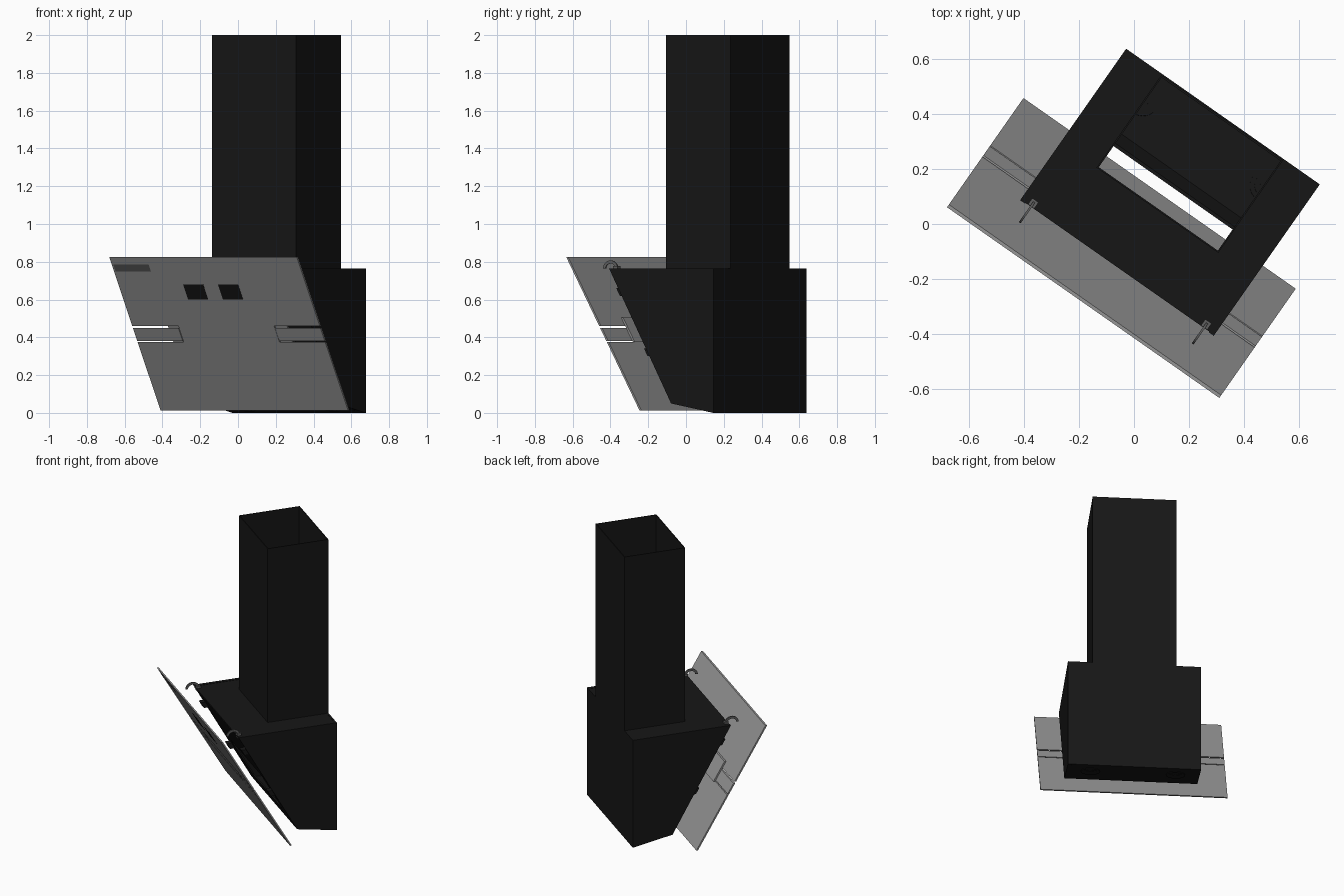
import bpy, bmesh, math
from mathutils import Matrix, Vector

if "Cube" in bpy.data.objects:
    bpy.data.objects.remove(bpy.data.objects["Cube"])

# Everything is laid out in local axes (u = width, v = depth, z = up), then turned 35 degrees
TURN = Matrix.Rotation(math.radians(-35), 4, 'Z')


def material(name, g):
    m = bpy.data.materials.new(name)
    m.diffuse_color = (g, g, g, 1)
    m.use_nodes = True
    m.node_tree.nodes["Principled BSDF"].inputs["Base Color"].default_value = m.diffuse_color
    return m


BLACK = material("black_metal", 0.008)
GLASS = material("grey_glass", 0.3)
DARK = material("dark_grey", 0.09)
STEEL = material("steel", 0.12)


def finish(name, bm, mat):
    bmesh.ops.recalc_face_normals(bm, faces=bm.faces)
    me = bpy.data.meshes.new(name)
    bm.to_mesh(me)
    bm.free()
    me.materials.append(mat)
    ob = bpy.data.objects.new(name, me)
    bpy.context.collection.objects.link(ob)
    ob.matrix_world = TURN
    return ob


def prism(name, profile, u0, u1, mat):
    """Extrude a (v, z) profile along the width."""
    bm = bmesh.new()
    f = bm.faces.new([bm.verts.new((u0, v, z)) for v, z in profile])
    ext = bmesh.ops.extrude_face_region(bm, geom=[f])["geom"]
    moved = [g for g in ext if isinstance(g, bmesh.types.BMVert)]
    bmesh.ops.translate(bm, verts=moved, vec=(u1 - u0, 0, 0))
    return finish(name, bm, mat)


def box(name, u, v, z, mat):
    return prism(name, [(v[0], z[0]), (v[1], z[0]), (v[1], z[1]), (v[0], z[1])], u[0], u[1], mat)


def slope_panel(name, u, z, surface, near, far, mat):
    """Slab following a sloped front, between two depth offsets."""
    a, b = surface(z[0]), surface(z[1])
    return prism(name, [(a + near, z[0]), (a + far, z[0]), (b + far, z[1]), (b + near, z[1])],
                 u[0], u[1], mat)


def glass_v(z):
    return 0.133 - 0.474 * (z - 0.012) / 0.813


def body_v(z):
    return 0.234 - 0.401 * (z - 0.05) / 0.715


MID, HALF = 0.041, 0.431
BACK, TOP = 0.507, 0.765
L, R = MID - HALF, MID + HALF
CL, CR, CF = MID - 0.271, MID + 0.271, 0.09      # chimney sides and front
T = 0.012

# Body: side cheeks, back and sloped bottom
side = [(body_v(TOP), TOP), (0.234, 0.05), (BACK, 0.0), (BACK, TOP)]
prism("body_side_left", side, L, L + 0.022, BLACK)
prism("body_side_right", side, R - 0.022, R, BLACK)
I0, I1 = L + 0.022, R - 0.022
box("body_back", (I0, I1), (BACK - T, BACK), (0.0, TOP), BLACK)
prism("body_bottom", [(0.234, 0.05), (BACK - T, 0.002), (BACK - T, 0.014), (0.24, 0.062)], I0, I1, BLACK)

# Body top, left open under the chimney
TZ = (TOP - T, TOP - 0.002)
box("body_top_front", (I0, I1), (body_v(TOP) + 0.003, CF), TZ, BLACK)
box("body_top_left", (I0, CL), (CF, BACK - T), TZ, BLACK)
box("body_top_right", (CR, I1), (CF, BACK - T), TZ, BLACK)

# Sloped body front with a wide intake opening
slope_panel("front_lower", (I0, I1), (0.05, 0.134), body_v, 0.003, 0.015, BLACK)
slope_panel("front_upper", (I0, I1), (0.40, TOP - 0.004), body_v, 0.003, 0.015, BLACK)
slope_panel("front_left", (I0, MID - 0.29), (0.134, 0.40), body_v, 0.003, 0.015, BLACK)
slope_panel("front_right", (MID + 0.29, I1), (0.134, 0.40), body_v, 0.003, 0.015, BLACK)

# Open chimney tube
CZ = (TOP - T, 2.0)
t = 0.006
box("chimney_front", (CL, CR), (CF, CF + t), CZ, BLACK)
box("chimney_back", (CL, CR), (BACK - t, BACK), CZ, BLACK)
box("chimney_left", (CL, CL + t), (CF + t, BACK - t), CZ, BLACK)
box("chimney_right", (CR - t, CR), (CF + t, BACK - t), CZ, BLACK)

# Tilted glass front: upper and lower panes, split middle strip
GC = 0.0125
GL, GR = GC - 0.606, GC + 0.606
slope_panel("glass_upper", (GL, GR), (0.460, 0.825), glass_v, 0, 0.012, GLASS)
slope_panel("glass_lower", (GL, GR), (0.012, 0.374), glass_v, 0, 0.012, GLASS)
slope_panel("glass_tab_left", (GL, GC - 0.312), (0.380, 0.449), glass_v, 0, 0.012, GLASS)
slope_panel("glass_tab_right", (GC + 0.312, GR), (0.380, 0.449), glass_v, 0, 0.012, GLASS)
slope_panel("glass_middle", (GC - 0.309, GC + 0.309), (0.376, 0.459), glass_v, 0.002, 0.012, GLASS)
slope_panel("glass_backing", (GC - 0.385, GC + 0.385), (0.375, 0.505), glass_v, 0.014, 0.026, GLASS)

# Dark display squares and control strip on the glass
for n, a in (("left", -0.175), ("right", 0.05)):
    slope_panel("display_" + n, (a, a + 0.13), (0.60, 0.68), glass_v, -0.001, 0.001, BLACK)
slope_panel("control_strip", (-0.583, -0.355), (0.748, 0.785), glass_v, -0.001, 0.001, DARK)

for n, s in (("left", -1), ("right", 1)):
    # Curved hinge arm with its clip
    c = MID + s * 0.385
    vc, zc = -0.188, 0.764
    angs = [math.radians(180 * i / 16) for i in range(17)]
    arc = [(vc + 0.047 * math.cos(a), zc + 0.043 * math.sin(a)) for a in angs]
    arc += [(vc + 0.031 * math.cos(a), zc + 0.027 * math.sin(a)) for a in reversed(angs)]
    prism("hinge_arm_" + n, arc, c - 0.004, c + 0.004, STEEL)
    box("hinge_clip_" + n, (c - 0.014, c + 0.014), (-0.163, -0.135), (TOP - 0.02, TOP + 0.012), STEEL)
    # Small spacers on the sloped body front
    for i, z in enumerate((0.62, 0.30)):
        slope_panel(f"spacer_{n}_{i}", (c - 0.02, c + 0.02), (z, z + 0.04), body_v, -0.03, 0.004, BLACK)

    # Lamp recessed in the bottom, built from stepped rings
    tilt = math.atan2(0.05, 0.273)
    bm = bmesh.new()
    for r, h in ((0.062, 0.020), (0.045, 0.024), (0.025, 0.028)):
        bmesh.ops.create_cone(bm, cap_ends=True, segments=32, radius1=r, radius2=r, depth=h,
                              matrix=Matrix.Translation((MID + s * 0.276, 0.39, 0.028))
                              @ Matrix.Rotation(-tilt, 4, 'X'))
    finish("lamp_" + n, bm, BLACK)
